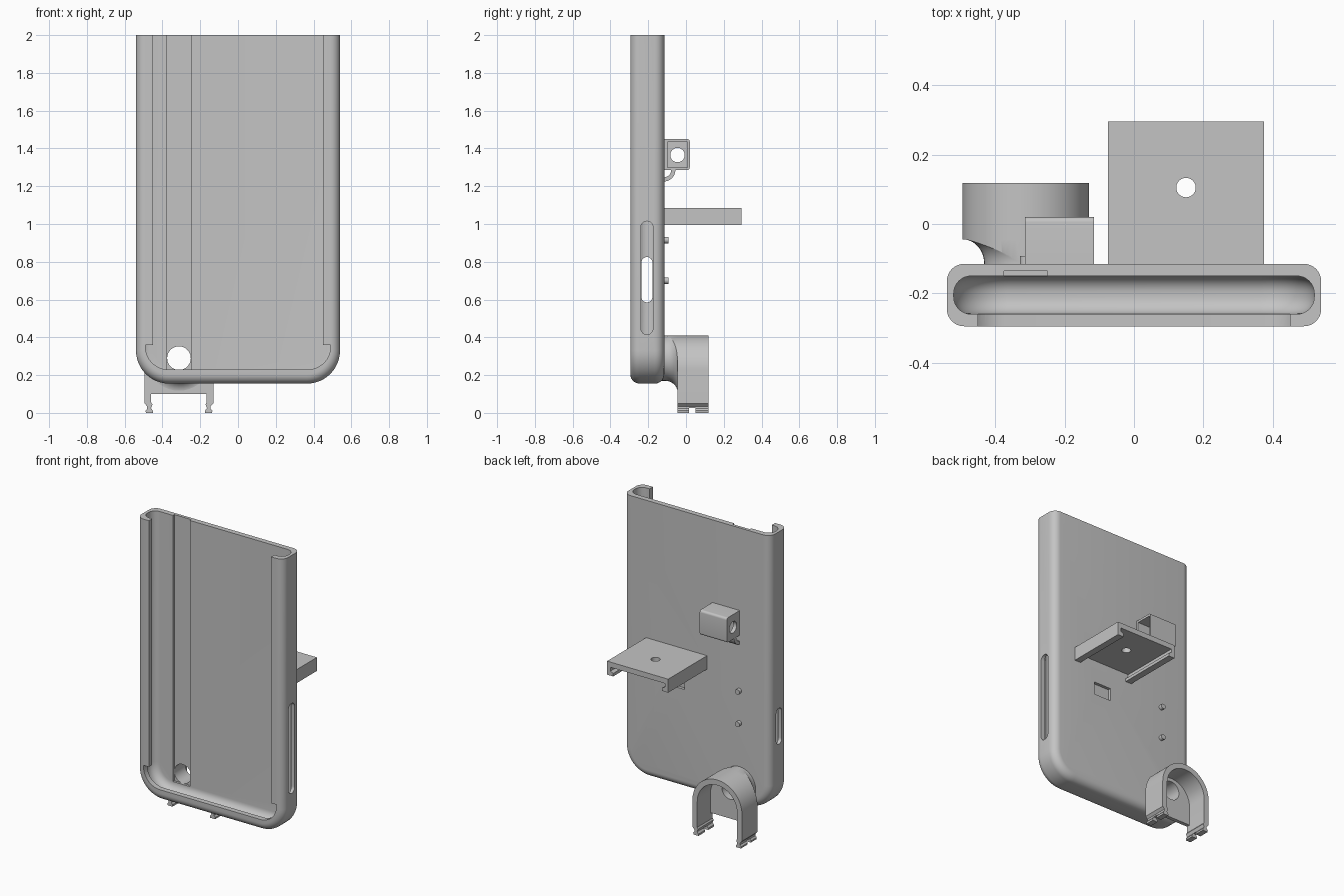
import bpy, bmesh
from math import sin, cos, pi, radians

if "Cube" in bpy.data.objects:
    bpy.data.objects.remove(bpy.data.objects["Cube"])

grey = bpy.data.materials.new("light_grey")
grey.use_nodes = True
grey.diffuse_color = (0.55, 0.55, 0.55, 1)
grey.node_tree.nodes["Principled BSDF"].inputs["Base Color"].default_value = (0.55, 0.55, 0.55, 1)


# ---- helpers ----
def loft(name, rings):
    """Skin a list of equal-length point rings into a closed solid."""
    bm = bmesh.new()
    rows = [[bm.verts.new(p) for p in ring] for ring in rings]
    n = len(rows[0])
    for a, b in zip(rows, rows[1:]):
        for i in range(n):
            j = (i + 1) % n
            bm.faces.new((a[i], a[j], b[j], b[i]))
    bm.faces.new(rows[0])
    bm.faces.new(rows[-1])
    bmesh.ops.recalc_face_normals(bm, faces=bm.faces)
    me = bpy.data.meshes.new(name)
    bm.to_mesh(me)
    bm.free()
    me.materials.append(grey)
    ob = bpy.data.objects.new(name, me)
    bpy.context.collection.objects.link(ob)
    return ob


def prism(name, pts, axis, a, b):
    place = {"x": lambda p, t: (t, p[0], p[1]),
             "y": lambda p, t: (p[0], t, p[1]),
             "z": lambda p, t: (p[0], p[1], t)}[axis]
    return loft(name, [[place(p, t) for p in pts] for t in (a, b)])


def box(name, x, y, z):
    return prism(name, [(x[0], y[0]), (x[1], y[0]), (x[1], y[1]), (x[0], y[1])], "z", *z)


def arc(cx, cy, r, start, end, n=12):
    return [(cx + r * cos(radians(start + (end - start) * i / n)),
             cy + r * sin(radians(start + (end - start) * i / n))) for i in range(n + 1)]


def circle(cx, cy, r, n=40):
    return arc(cx, cy, r, 0, 360, n)[:-1]


def stadium(cy, r, z0, z1):
    return arc(cy, z1 - r, r, 0, 180) + arc(cy, z0 + r, r, 180, 360)


def boolean(ob, cutter, operation="DIFFERENCE"):
    mod = ob.modifiers.new("cut", "BOOLEAN")
    mod.operation, mod.solver, mod.object = operation, "EXACT", cutter
    dg = bpy.context.evaluated_depsgraph_get()
    me = bpy.data.meshes.new_from_object(ob.evaluated_get(dg))
    ob.modifiers.clear()
    ob.data = me
    bpy.data.objects.remove(cutter)


def smooth(ob):
    ob.data.shade_smooth()
    ob.data.set_sharp_from_angle(angle=radians(30))


def shell(name, hw, bottom, top, corner, y0, y1, r):
    """Tray-shaped solid with rounded lower corners and rounded front and back rims."""
    def ring(inset, y):
        w, c = hw - inset, corner - inset
        zc = bottom + corner
        pts = [(w, top)] + arc(w - c, zc, c, 0, -90) + arc(c - w, zc, c, -90, -180) + [(-w, top)]
        return [(x, y, z) for x, z in pts]
    steps = [i * pi / 16 for i in range(9)]
    front = [ring(r * (1 - sin(t)), y0 + r * (1 - cos(t))) for t in steps]
    back = [ring(r * (1 - cos(t)), y1 - r * (1 - sin(t))) for t in steps]
    return loft(name, front + back)


CX, HOLE_Z, ARCH_Z = -0.3125, 0.29, 0.2275

# ---- tray case: hollow, open at the front and the top ----
case = shell("case", 0.54, 0.155, 2.0, 0.175, -0.295, -0.115, 0.05)
boolean(case, shell("cavity", 0.52, 0.175, 2.1, 0.155, -0.26, -0.15, 0.05))
half = [(0.45, 2.1), (0.45, 0.36), (0.49, 0.36)] + arc(0.37, 0.35, 0.12, 0, -90)
opening = half + [(-x, z) for x, z in reversed(half)]
boolean(case, prism("opening", opening, "y", -0.4, -0.235))
boolean(case, box("groove", (-0.375, -0.25), (-0.2, -0.135), (ARCH_Z, 2.1)))
boolean(case, prism("cable_hole", circle(CX, HOLE_Z, 0.0625), "y", -0.2, 0))
boolean(case, prism("long_slot", stadium(-0.207, 0.032, 0.415, 1.015), "x", 0.47, 0.6))
boolean(case, prism("short_slot", stadium(-0.207, 0.029, 0.585, 0.825), "x", -0.6, -0.47))
boolean(case, box("recess", (0.09, 0.22), (-0.135, -0.05), (0.815, 0.9)))
smooth(case)

# ---- shelf: channel rail with inward lips ----
half = [(0.225, 1.085), (0.225, 0.995), (0.18, 0.995), (0.18, 1.015),
        (0.2, 1.025), (0.2, 1.05)]
profile = [(0.15 + x, z) for x, z in half] + [(0.15 - x, z) for x, z in reversed(half)]
shelf = prism("shelf", profile, "y", -0.13, 0.295)
boolean(shelf, prism("shelf_hole", circle(0.15, 0.105, 0.028), "z", 0.9, 1.2))
smooth(shelf)

# ---- hollow socket block with a round hole in its outer wall ----
profile = [(-0.13, 1.285)] + arc(0.005, 1.3, 0.015, -90, 0, 6) + \
    arc(0.005, 1.435, 0.015, 0, 90, 6) + [(-0.13, 1.45)]
socket = prism("socket_block", profile, "x", -0.315, -0.115)
boolean(socket, box("pocket", (-0.29, 0), (-0.098, 0.008), (1.298, 1.435)))
boolean(socket, prism("socket_hole", circle(-0.045, 1.365, 0.038), "x", -0.4, -0.2))
smooth(socket)

# ---- curved guide under the socket ----
ring = arc(-0.118, 1.287, 0.062, -90, 0) + arc(-0.118, 1.287, 0.04, 0, -90)
smooth(prism("curved_guide", ring, "x", -0.315, -0.115))

# ---- two small pegs ----
for i, z in enumerate((0.7, 0.915)):
    smooth(prism(f"peg_{i + 1}", circle(CX, z, 0.017, 20), "y", -0.13, -0.092))

# ---- clip: arched legs with hooked feet ----
outer = arc(0, ARCH_Z, 0.1825, 90, 0, 20) + [(0.1825, 0.05), (0.168, 0.035), (0.168, 0.022),
                                            (0.177, 0.012), (0.175, 0)]
inner = [(0.138, 0), (0.138, 0.012), (0.148, 0.025), (0.14, 0.045), (0.147, 0.055)] + \
    arc(0, ARCH_Z, 0.147, 0, 90, 20)
right = outer + inner[:-1]
left = [(-x, z) for x, z in reversed(inner)] + [(-x, z) for x, z in reversed(outer[1:])]
legs = prism("clip_legs", [(CX + x, z) for x, z in outer + inner + left[1:]][:len(outer) + len(inner)]
             + [(CX + x, z) for x, z in left[1:]], "y", -0.045, 0.118)
boolean(legs, box("foot_notch", (-0.6, 0), (0.015, 0.05), (-0.1, 0.025)))
smooth(legs)

# ---- clip end plate and the flared neck joining it to the case ----
tombstone = arc(CX, ARCH_Z, 0.1825, 0, 180, 40) + [(CX - 0.1825, 0.1), (CX + 0.1825, 0.1)]
plate = prism("clip_plate", tombstone, "y", -0.045, -0.02)

flare = [(-0.134, 0.12)] + [(-0.112 + 0.068 * sin(t), 0.12 + 0.063 * (1 - cos(t)))
                            for t in [i * pi / 20 for i in range(11)]]
neck = loft("clip_neck", [[(x, y, z) for x, z in circle(CX, HOLE_Z, r)] for y, r in flare])
boolean(neck, prism("neck_limit", tombstone, "y", -0.3, -0.0445), "INTERSECT")
for part in (plate, neck):
    boolean(part, prism("through_hole", circle(CX, HOLE_Z, 0.0625), "y", -0.3, 0.1))
    smooth(part)
